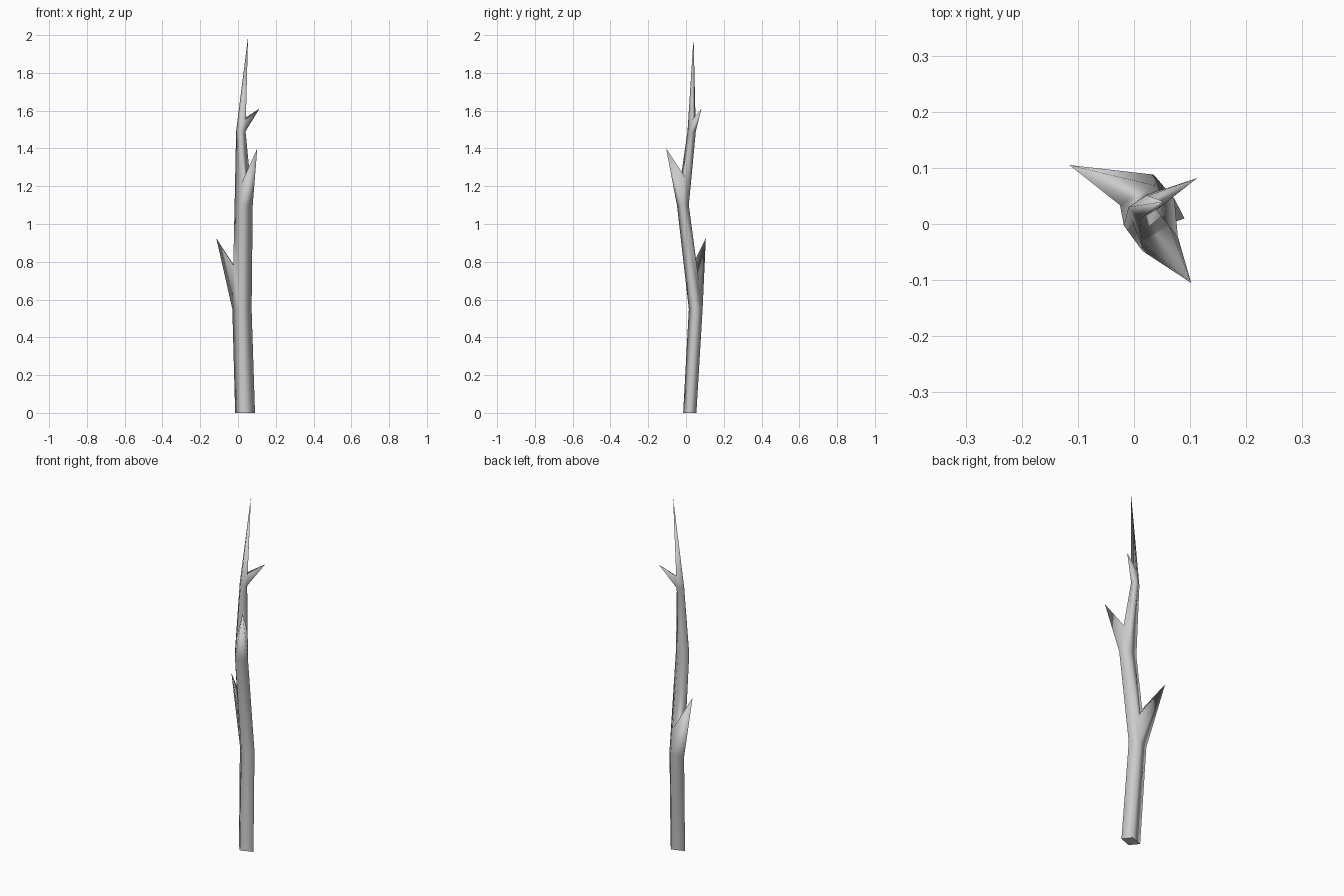
import bpy, bmesh
from mathutils import Vector

if "Cube" in bpy.data.objects:
    bpy.data.objects.remove(bpy.data.objects["Cube"])

# four-cornered trunk sections: height, then left, front, right, back corners
SECTIONS = [
    (0.00, [(-.015, .030), (.022, -.015), (.090, .010), (.055, .055)]),
    (0.55, [(-.030, .060), (.010, .015), (.072, .045), (.035, .088)]),
    (1.10, [(-.018, -.003), (.015, -.048), (.078, -.022), (.040, .015)]),
    (1.49, [(-.010, .030), (.010, .008), (.040, .025), (.022, .052)]),
]
TOP = (.053, .040, 1.99)
# thorns: (segment, side) -> split ratio on both corners, tip
THORNS = {
    (1, 3): (.26, .42, (-.115, .105, .925)),
    (2, 1): (.27, .38, (.102, -.105, 1.40)),
    (3, 2): (.11, .13, (.113, .082, 1.61)),
}

bm = bmesh.new()
rings = [[bm.verts.new((x, y, z)) for x, y in pts] for z, pts in SECTIONS]
rings.append([bm.verts.new(TOP)] * 4)

# points where the thorns meet the trunk edges
splits = {}
for (seg, side), (ta, tb, _) in THORNS.items():
    for corner, t in ((side, ta), ((side + 1) % 4, tb)):
        a, b = rings[seg][corner].co, rings[seg + 1][corner].co
        splits[seg, corner] = bm.verts.new(a.lerp(b, t))


def face(verts):
    unique = list(dict.fromkeys(v for v in verts if v))
    bm.faces.new(unique).smooth = True


# trunk sides, with a pointed thorn drawn out of the lower part of some sides
for seg in range(4):
    for side in range(4):
        nxt = (side + 1) % 4
        a, b = rings[seg][side], rings[seg][nxt]
        c, d = rings[seg + 1][nxt], rings[seg + 1][side]
        sa, sb = splits.get((seg, side)), splits.get((seg, nxt))
        if (seg, side) in THORNS:
            tip = bm.verts.new(THORNS[seg, side][2])
            loop = [a, b, sb, sa]
            for i in range(4):
                face([loop[i], loop[(i + 1) % 4], tip])
            face([sa, sb, c, d])
        else:
            face([a, b, sb, c, d, sa])

# flat foot
foot = bm.faces.new(rings[0][::-1])
for e in foot.edges:
    e.smooth = False
bmesh.ops.recalc_face_normals(bm, faces=bm.faces)

mesh = bpy.data.meshes.new("thorny_branch")
bm.to_mesh(mesh)
bm.free()
branch = bpy.data.objects.new("thorny_branch", mesh)
bpy.context.collection.objects.link(branch)
